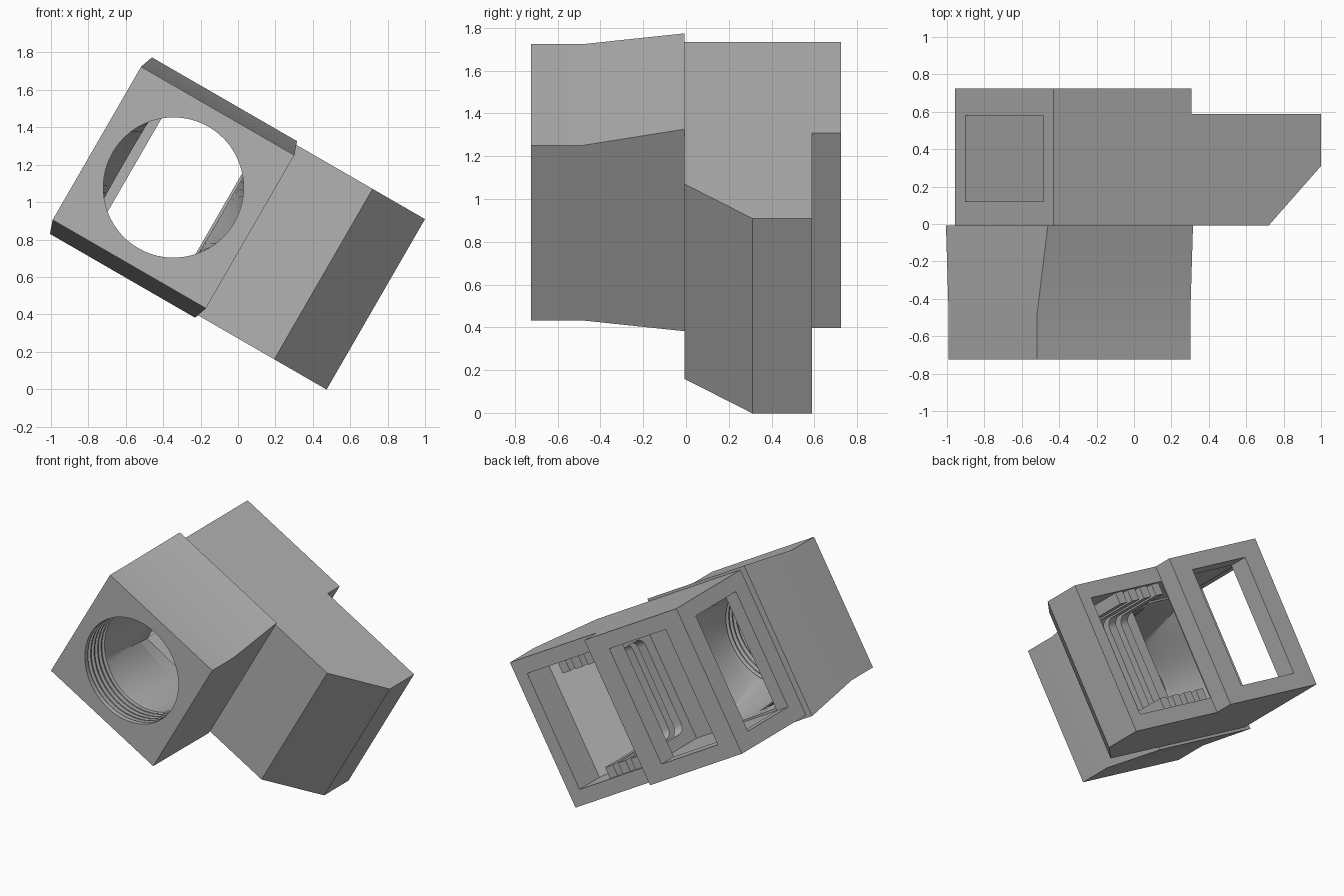
import bpy, bmesh, math
from mathutils import Matrix

cube = bpy.data.objects.get("Cube")
if cube:
    bpy.data.objects.remove(cube, do_unlink=True)

grey = bpy.data.materials.new("plain grey")
grey.use_nodes = True
grey.diffuse_color = (0.45, 0.45, 0.45, 1)
grey.node_tree.nodes["Principled BSDF"].inputs["Base Color"].default_value = (0.45, 0.45, 0.45, 1)

# Everything is built upright, then tilted about the y axis
TILT = Matrix.Translation((-0.345, 0, 1.078)) @ Matrix.Rotation(math.radians(30), 4, 'Y')


def loft(name, rings):
    """Closed solid through rings of equal point count."""
    bm = bmesh.new()
    loops = [[bm.verts.new(p) for p in ring] for ring in rings]
    n = len(loops[0])
    for a, b in zip(loops, loops[1:]):
        for i in range(n):
            j = (i + 1) % n
            bm.faces.new((a[i], a[j], b[j], b[i]))
    bm.faces.new(loops[0][::-1])
    bm.faces.new(loops[-1])
    bmesh.ops.recalc_face_normals(bm, faces=bm.faces)
    mesh = bpy.data.meshes.new(name)
    bm.to_mesh(mesh)
    bm.free()
    mesh.materials.append(grey)
    obj = bpy.data.objects.new(name, mesh)
    obj.matrix_world = TILT
    bpy.context.collection.objects.link(obj)
    return obj


def rect(y, hx, hz):
    return [(-hx, y, -hz), (hx, y, -hz), (hx, y, hz), (-hx, y, hz)]


def plan(name, outline, hz):
    return loft(name, [[(x, y, z) for x, y in outline] for z in (-hz, hz)])


def box(name, x0, x1, y0, y1, hz):
    return plan(name, [(x0, y0), (x1, y0), (x1, y1), (x0, y1)], hz)


def cut(obj, cutter):
    cutter.hide_render = True
    mod = obj.modifiers.new("cut", 'BOOLEAN')
    mod.operation, mod.solver, mod.object = 'DIFFERENCE', 'EXACT', cutter
    bpy.context.view_layer.update()
    bpy.context.view_layer.objects.active = obj
    bpy.ops.object.modifier_apply(modifier=mod.name)


def drop(obj):
    bpy.data.objects.remove(obj, do_unlink=True)


# Threaded round bore that blends into a rectangular duct
SEG = 64
ANGLES = [math.tau * i / SEG for i in range(SEG)]


def circle(y, r):
    return [(r * math.cos(a), y, r * math.sin(a)) for a in ANGLES]


def squared(y, hx, hz):
    ring = []
    for a in ANGLES:
        c, s = math.cos(a), math.sin(a)
        k = 1 / max(abs(c), abs(s))
        ring.append((hx * c * k, y, hz * s * k))
    return ring


rings = [circle(-0.8, 0.375), circle(-0.69, 0.375)]
for i in range(5):
    y = -0.68 + i * 0.04
    rings += [circle(y, 0.395), circle(y + 0.015, 0.395),
              circle(y + 0.02, 0.375), circle(y + 0.03, 0.375)]
rings += [circle(-0.46, 0.375), squared(0.13, 0.29, 0.41)]
bore = loft("bore_cutter", rings)

# Front socket: square collar flaring to a taller base
socket = loft("front_socket", [rect(-0.725, 0.473, 0.473), rect(-0.48, 0.473, 0.473),
                               rect(-0.008, 0.448, 0.545)])
cut(socket, bore)

# Main housing with chamfered end and stepped back
housing = plan("main_housing", [(-0.402, -0.008), (0.926, -0.008), (1.249, 0.31), (1.249, 0.588),
                                (0.449, 0.588), (0.449, 0.725), (-0.402, 0.725)], 0.526)
cavity = plan("cavity_cutter", [(-0.3, 0.1), (0.88, 0.1), (1.15, 0.36), (1.15, 0.66),
                                (0.455, 0.66), (0.455, 0.585), (-0.3, 0.585)], 0.42)
back_window = box("back_window_cutter", -0.24, 0.28, 0.5, 0.8, 0.418)
side_window = box("side_window_cutter", -0.5, -0.25, 0.12, 0.58, 0.418)
for cutter in (cavity, back_window, side_window, bore):
    cut(housing, cutter)
    drop(cutter)

# U-shaped slide rails with rounded inner corners
R, INNER, FLOOR, END = 0.06, 0.34, 0.18, 0.565
arc = [math.radians(15 * i) for i in range(7)]
corner = [(FLOOR + R - R * math.sin(a), INNER - R + R * math.cos(a)) for a in arc]
inner = [(END, INNER)] + corner
profile = [(END, -0.43), (0.09, -0.43), (0.09, 0.43), (END, 0.43)]
profile += inner + [(y, -z) for y, z in reversed(inner)]
parts = [socket, housing]
for i in range(4):
    x = 0.462 + i * 0.118
    parts.append(loft(f"slide_rail_{i + 1}", [[(u, y, z) for y, z in profile] for u in (x, x + 0.07)]))

# Smooth curves, keep edges crisp
bpy.ops.object.select_all(action='DESELECT')
for part in parts:
    part.select_set(True)
bpy.context.view_layer.objects.active = socket
bpy.ops.object.shade_smooth_by_angle(angle=math.radians(25))
